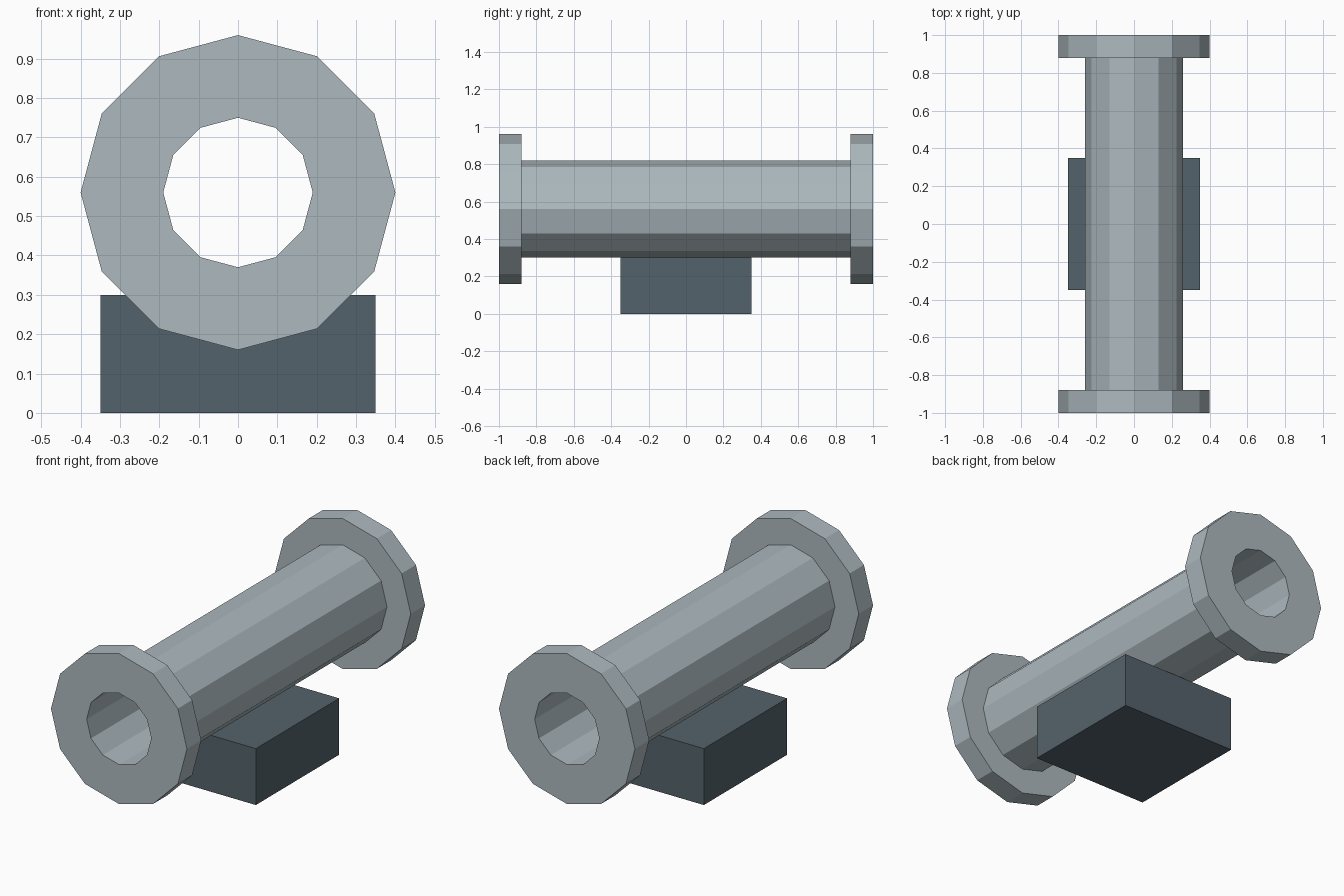
import bpy
import bmesh
from math import cos, sin, tau

cube = bpy.data.objects.get("Cube")
if cube:
    bpy.data.objects.remove(cube, do_unlink=True)

SIDES = 12
AXIS_Z = 0.56
BORE, TUBE, FLANGE = 0.19, 0.26, 0.40
END, SHOULDER = 1.0, 0.88


def material(name, rgb):
    mat = bpy.data.materials.new(name)
    mat.use_nodes = True
    colour = (*rgb, 1)
    mat.diffuse_color = colour
    mat.node_tree.nodes["Principled BSDF"].inputs["Base Color"].default_value = colour
    return mat


def add_object(name, bm, mat):
    bmesh.ops.recalc_face_normals(bm, faces=bm.faces)
    mesh = bpy.data.meshes.new(name)
    bm.to_mesh(mesh)
    bm.free()
    mesh.materials.append(mat)
    obj = bpy.data.objects.new(name, mesh)
    bpy.context.collection.objects.link(obj)
    return obj


def lathe(name, profile, mat):
    """Turn a closed (radius, y) profile around the y axis."""
    bm = bmesh.new()
    rings = []
    for radius, y in profile:
        rings.append([bm.verts.new((radius * cos(tau * i / SIDES), y,
                                    radius * sin(tau * i / SIDES)))
                      for i in range(SIDES)])
    for a, b in zip(rings, rings[1:] + rings[:1]):
        for i in range(SIDES):
            j = (i + 1) % SIDES
            bm.faces.new((a[i], a[j], b[j], b[i]))
    obj = add_object(name, bm, mat)
    obj.location.z = AXIS_Z
    return obj


steel = material("pale steel", (0.42, 0.49, 0.52))
slate = material("dark slate", (0.088, 0.124, 0.146))

# Hollow pipe with a flange at each end
half = [(BORE, END), (FLANGE, END), (FLANGE, SHOULDER), (TUBE, SHOULDER)]
lathe("flanged_pipe", half + [(r, -y) for r, y in reversed(half)], steel)

# Support block under the middle of the pipe
block = bmesh.new()
bmesh.ops.create_cube(block, size=1)
bmesh.ops.scale(block, vec=(0.7, 0.7, 0.3), verts=block.verts)
bmesh.ops.translate(block, vec=(0, 0, 0.15), verts=block.verts)
add_object("support_block", block, slate)
